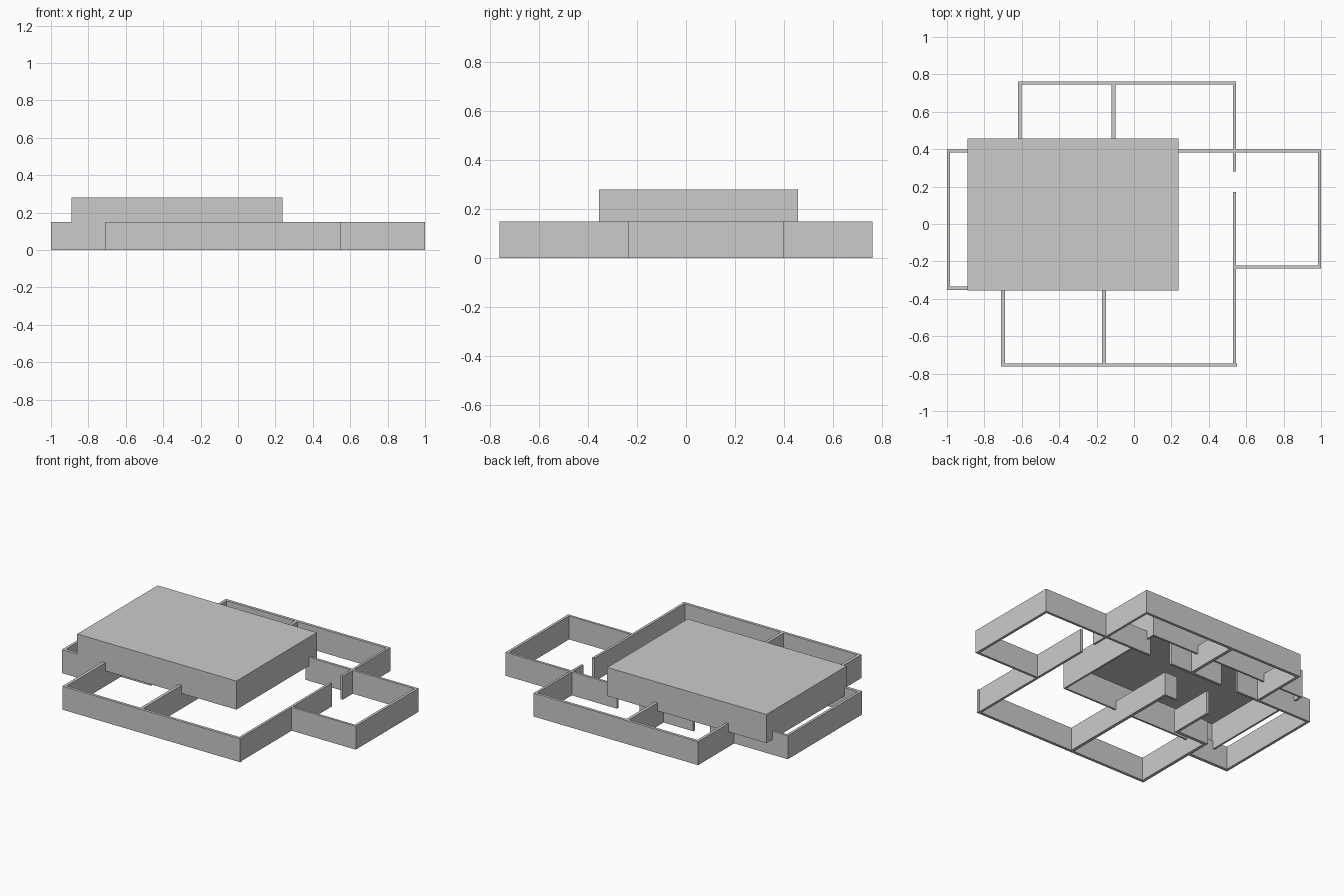
import bpy, bmesh

if "Cube" in bpy.data.objects:
    bpy.data.objects.remove(bpy.data.objects["Cube"])

WALL_H = 0.15


def box(name, x0, x1, y0, y1, z0=0.0, z1=WALL_H):
    """Axis-aligned box given by its extents."""
    bm = bmesh.new()
    bmesh.ops.create_cube(bm, size=1.0)
    for v in bm.verts:
        v.co.x = x1 if v.co.x > 0 else x0
        v.co.y = y1 if v.co.y > 0 else y0
        v.co.z = z1 if v.co.z > 0 else z0
    mesh = bpy.data.meshes.new(name)
    bm.to_mesh(mesh)
    bm.free()
    ob = bpy.data.objects.new(name, mesh)
    bpy.context.collection.objects.link(ob)
    return ob


# Walls of the floor plan: name, x extent, y extent
walls = [
    # back wing
    ("back_wall", -0.62, 0.545, 0.745, 0.763),
    ("back_wing_left_wall", -0.62, -0.602, 0.38, 0.745),
    ("back_wing_divider", -0.12, -0.10, 0.38, 0.745),
    ("back_wing_right_wall", 0.53, 0.545, 0.28, 0.745),
    # long wall between the back wing and the middle, broken by doorways
    ("middle_wall_right", 0.21, 1.0, 0.382, 0.398),
    ("middle_wall_centre", -0.33, 0.05, 0.382, 0.398),
    ("middle_wall_left", -1.0, -0.45, 0.382, 0.398),
    # left and right wings
    ("left_wall", -1.0, -0.983, -0.353, 0.382),
    ("left_wing_front_wall", -0.983, -0.69, -0.353, -0.333),
    ("right_wall", 0.983, 1.0, -0.237, 0.382),
    ("right_wing_front_wall", 0.545, 0.983, -0.237, -0.222),
    # front wing
    ("front_wall", -0.71, 0.55, -0.763, -0.745),
    ("front_wing_left_wall", -0.71, -0.69, -0.745, -0.18),
    ("front_wing_divider", -0.17, -0.15, -0.745, 0.10),
    ("front_wing_right_wall", 0.53, 0.546, -0.745, 0.17),
    # short inner walls under the roof
    ("inner_wall_front", -0.69, -0.475, -0.20, -0.18),
    ("inner_wall_side", -0.493, -0.475, -0.18, 0.09),
    ("inner_wall_stub", -0.24, -0.15, 0.085, 0.10),
]
for w in walls:
    box(*w)

# Roof: open-bottomed shell, sides hanging slightly below the wall tops
roof = box("roof_cover", -0.89, 0.237, -0.355, 0.458, 0.097, 0.28)
bm = bmesh.new()
bm.from_mesh(roof.data)
bm.normal_update()
bmesh.ops.delete(bm, geom=[f for f in bm.faces if f.normal.z < -0.5], context="FACES_ONLY")
bm.to_mesh(roof.data)
bm.free()
shell = roof.modifiers.new("thickness", "SOLIDIFY")
shell.thickness = 0.012
shell.offset = -1
shell.use_even_offset = True
